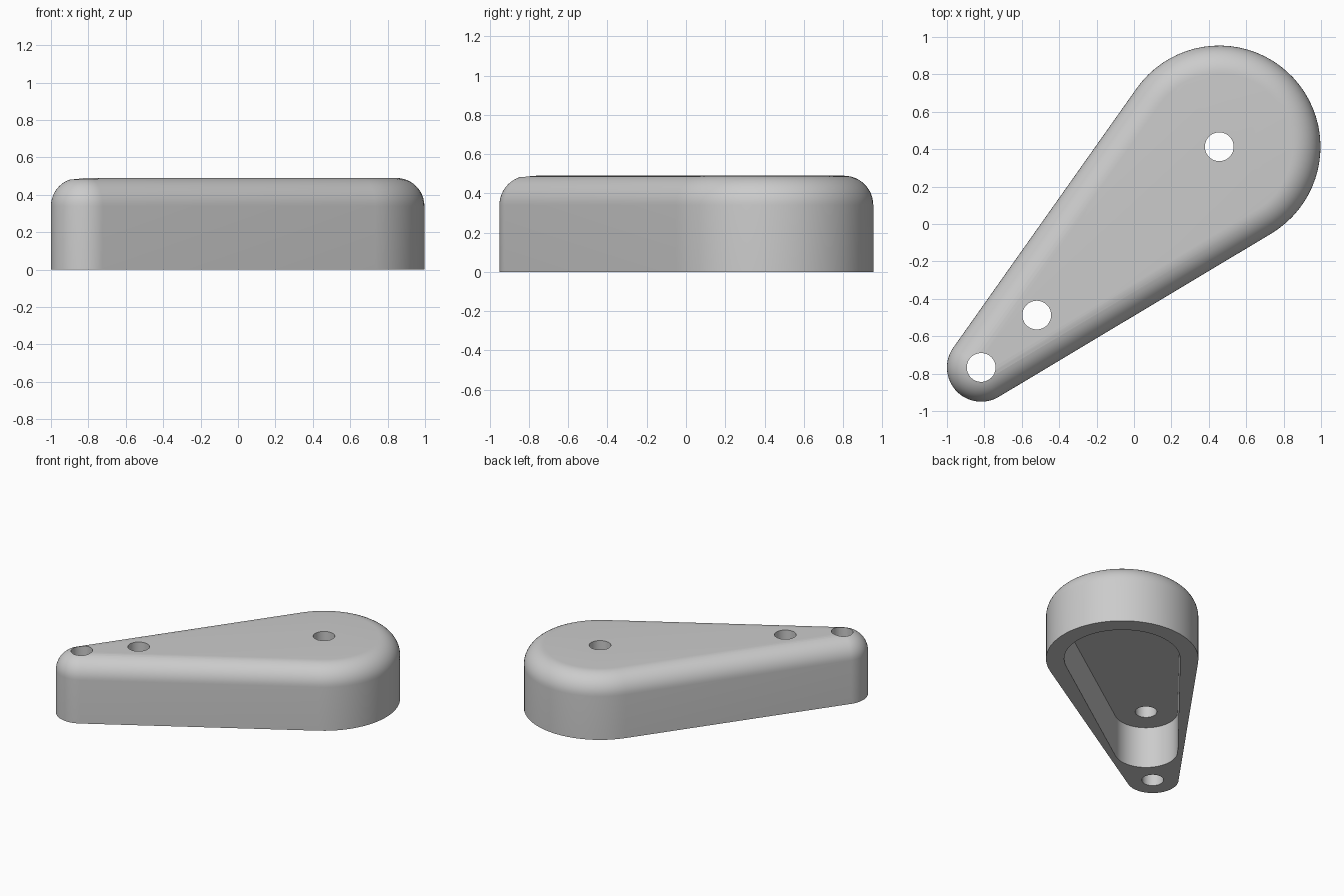
import bpy, bmesh, math
from mathutils import Vector

cube = bpy.data.objects.get("Cube")
if cube:
    bpy.data.objects.remove(cube, do_unlink=True)

BIG, MID, SMALL = Vector((0.456, 0.413)), Vector((-0.52, -0.487)), Vector((-0.817, -0.767))
R_BIG, R_SMALL, HEIGHT, FILLET = 0.541, 0.183, 0.49, 0.15
HOLE_R, POCKET_DEPTH = 0.077, 0.325

grey = bpy.data.materials.new("plain grey")
grey.use_nodes = True
colour = (0.6, 0.6, 0.6, 1)
grey.diffuse_color = colour
grey.node_tree.nodes["Principled BSDF"].inputs["Base Color"].default_value = colour


def teardrop(a, ra, b, rb, steps=40):
    """Outline of two circles joined by their outer tangents."""
    axis = a - b
    heading = math.atan2(axis.y, axis.x)
    half = math.acos((rb - ra) / axis.length)
    points = []
    for centre, r, start, sweep in ((a, ra, heading - half, 2 * half),
                                    (b, rb, heading + half, 2 * (math.pi - half))):
        for i in range(steps + 1):
            t = start + sweep * i / steps
            points.append(centre + r * Vector((math.cos(t), math.sin(t))))
    return points


def loft(name, rings):
    """Solid skinned through a stack of (outline, z) rings."""
    bm = bmesh.new()
    loops = [[bm.verts.new((p.x, p.y, z)) for p in outline] for outline, z in rings]
    for low, high in zip(loops, loops[1:]):
        for i in range(len(low)):
            j = (i + 1) % len(low)
            bm.faces.new((low[i], low[j], high[j], high[i]))
    bm.faces.new(loops[0][::-1])
    bm.faces.new(loops[-1])
    mesh = bpy.data.meshes.new(name)
    bm.to_mesh(mesh)
    bm.free()
    obj = bpy.data.objects.new(name, mesh)
    bpy.context.collection.objects.link(obj)
    mesh.materials.append(grey)
    return obj


# Body with a rounded top edge
rings = [(teardrop(BIG, R_BIG, SMALL, R_SMALL), 0)]
for i in range(13):
    t = math.pi / 2 * i / 12
    inset = FILLET * (1 - math.cos(t))
    rings.append((teardrop(BIG, R_BIG - inset, SMALL, R_SMALL - inset),
                  HEIGHT - FILLET + FILLET * math.sin(t)))
body = loft("arm_body", rings)

# Pocket in the underside and three through holes
pocket = teardrop(BIG, 0.412, MID, 0.225)
cutters = [loft("pocket_cutter", [(pocket, -0.1), (pocket, POCKET_DEPTH)])]
for centre in (BIG, MID, SMALL):
    circle = [centre + HOLE_R * Vector((math.cos(k * math.tau / 48), math.sin(k * math.tau / 48)))
              for k in range(48)]
    cutters.append(loft("hole_cutter", [(circle, -0.2), (circle, HEIGHT + 0.1)]))

bpy.ops.object.select_all(action='DESELECT')
bpy.context.view_layer.objects.active = body
body.select_set(True)
for cutter in cutters:
    cutter.hide_render = True
    cut = body.modifiers.new("cut", 'BOOLEAN')
    cut.operation, cut.solver, cut.object = 'DIFFERENCE', 'EXACT', cutter
    bpy.ops.object.modifier_apply(modifier=cut.name)
    bpy.data.objects.remove(cutter, do_unlink=True)

bpy.ops.object.shade_smooth_by_angle(angle=math.radians(30))
